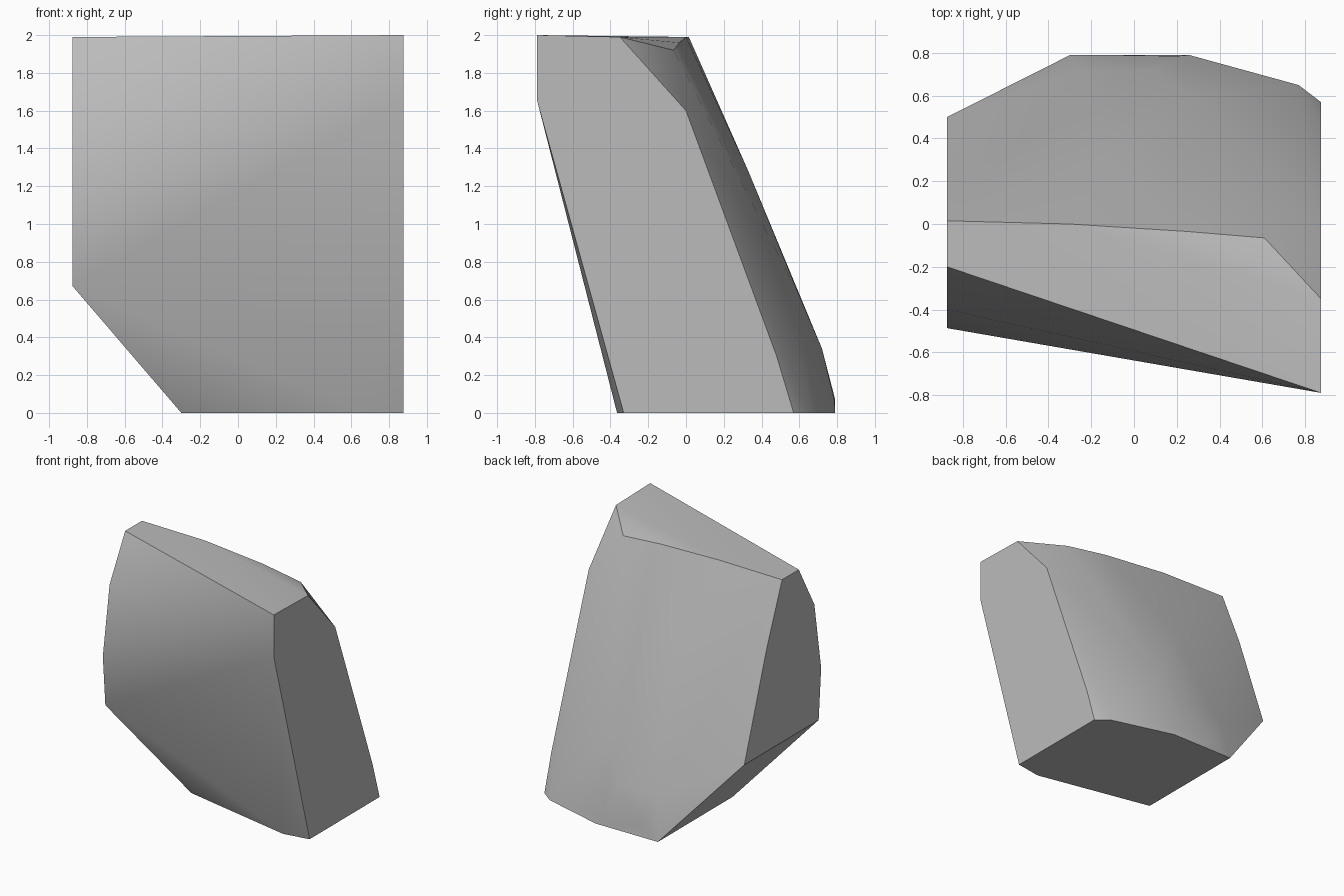
import bpy, bmesh, math

cube = bpy.data.objects.get("Cube")
if cube:
    bpy.data.objects.remove(cube, do_unlink=True)

stone = bpy.data.materials.new("stone grey")
stone.use_nodes = True
colour = (0.5, 0.5, 0.5, 1)
stone.diffuse_color = colour
stone.node_tree.nodes["Principled BSDF"].inputs["Base Color"].default_value = colour

HALF = 0.875
# Flat cut sides, as (y, z) outlines
left_cut = [(-.33, 0), (-.79, 1.66), (-.79, 2), (-.35, 1.99), (0, 1.6), (.48, .3), (.57, 0)]
right_cut = [(-.2, 1.99), (-.4, 1.63), (-.487, 1.08), (-.455, .67), (.5, .67), (.215, 1.5), (.015, 1.99)]
# Flat base, as (x, y) outline
base = [(-.3, -.17), (.66, -.365), (.77, .65), (.26, .79), (-.3, .79)]
# Top ridge and rounded back
ridge = [(-.3, 0, 1.99), (.25, -.035, 1.96), (.61, -.065, 1.92)]
back = [(-.15, .79, .07), (.2, .785, .07), (-.25, .72, .34), (.1, .72, .34),
        (.25, .6, .62), (-.1, .33, 1.28)]

points = [(HALF, y, z) for y, z in left_cut]
points += [(-HALF, y, z) for y, z in right_cut]
points += [(x, y, 0) for x, y in base] + ridge + back

# Wrap the corners in one chiselled solid
bm = bmesh.new()
for p in points:
    bm.verts.new(p)
hull = bmesh.ops.convex_hull(bm, input=bm.verts)
loose = {v for v in hull["geom_interior"] + hull["geom_unused"]
         if isinstance(v, bmesh.types.BMVert)}
bmesh.ops.delete(bm, geom=list(loose), context='VERTS')
bmesh.ops.dissolve_limit(bm, angle_limit=math.radians(0.5), verts=bm.verts, edges=bm.edges)
bmesh.ops.recalc_face_normals(bm, faces=bm.faces)
mesh = bpy.data.meshes.new("rock")
bm.to_mesh(mesh)
bm.free()
mesh.materials.append(stone)

rock = bpy.data.objects.new("rock", mesh)
bpy.context.collection.objects.link(rock)
bpy.context.view_layer.objects.active = rock
rock.select_set(True)
bpy.ops.object.shade_smooth_by_angle(angle=math.radians(35))
